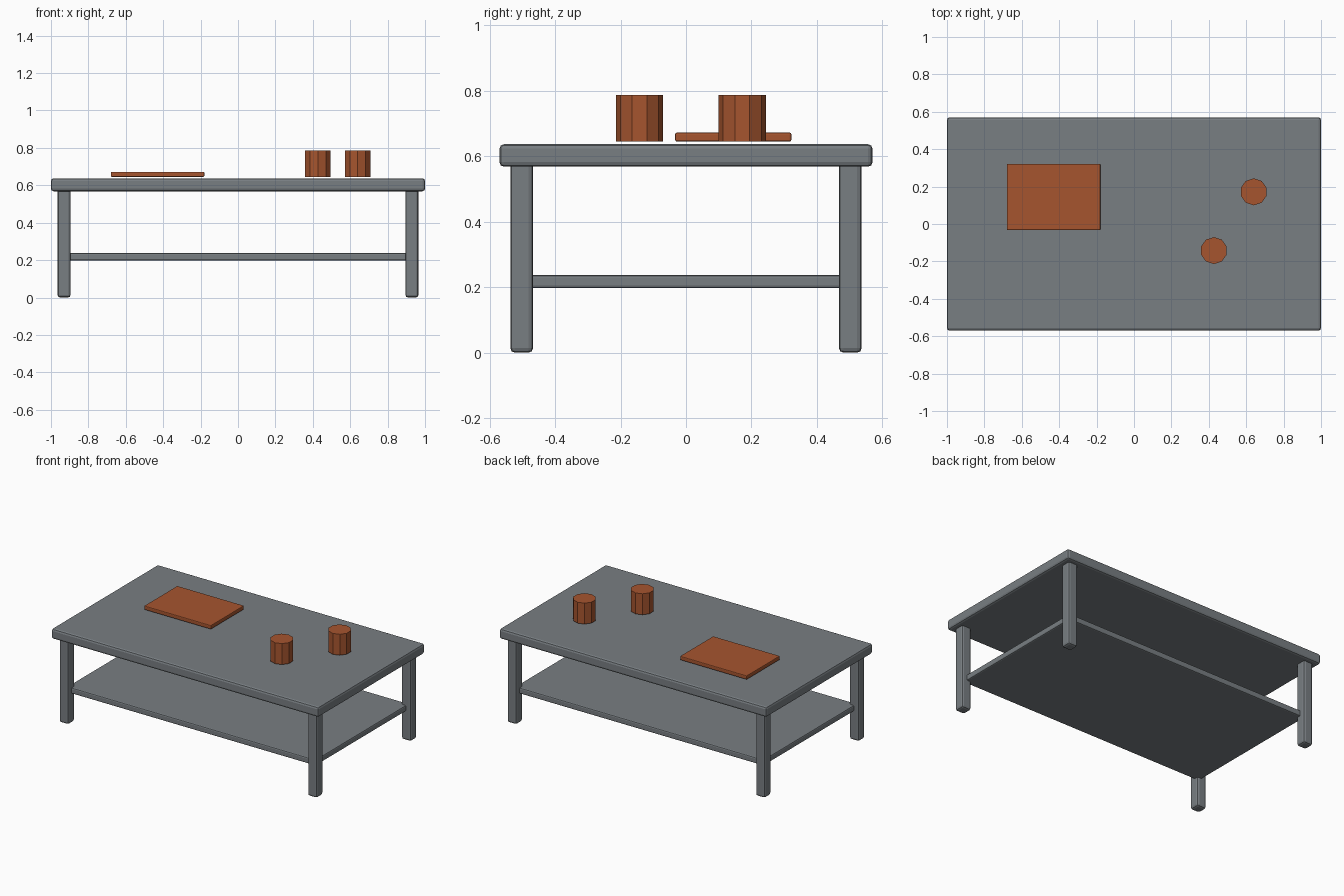
import bpy, bmesh

if "Cube" in bpy.data.objects:
    bpy.data.objects.remove(bpy.data.objects["Cube"])


def material(name, rgb):
    m = bpy.data.materials.new(name)
    m.diffuse_color = (*rgb, 1)
    m.use_nodes = True
    m.node_tree.nodes["Principled BSDF"].inputs["Base Color"].default_value = m.diffuse_color
    return m


GREY = material("slate_grey", (0.19, 0.21, 0.225))
RUST = material("rust_brown", (0.38, 0.09, 0.028))


def add_object(name, bm, mat):
    mesh = bpy.data.meshes.new(name)
    bm.to_mesh(mesh)
    bm.free()
    mesh.materials.append(mat)
    obj = bpy.data.objects.new(name, mesh)
    bpy.context.collection.objects.link(obj)
    return obj


def box(name, lo, hi, bevel, mat):
    """Box between two corners with rounded edges."""
    bm = bmesh.new()
    bmesh.ops.create_cube(bm, size=1)
    for v in bm.verts:
        v.co = [h if c > 0 else l for c, l, h in zip(v.co, lo, hi)]
    obj = add_object(name, bm, mat)
    mod = obj.modifiers.new("rounded_edges", 'BEVEL')
    mod.width = bevel
    mod.segments = 2
    return obj


def cup(name, x, y):
    """Solid ten-sided cup."""
    bm = bmesh.new()
    bmesh.ops.create_cone(bm, cap_ends=True, segments=10,
                          radius1=0.072, radius2=0.072, depth=0.142)
    bmesh.ops.translate(bm, verts=bm.verts, vec=(x, y, 0.716))
    return add_object(name, bm, RUST)


# Table top and lower shelf
box("table_top", (-1, -0.57, 0.568), (1, 0.57, 0.637), 0.014, GREY)
box("lower_shelf", (-0.93, -0.5, 0.197), (0.93, 0.5, 0.237), 0.008, GREY)

# Four legs, tucked slightly into the top
for side, x in (("left", -0.93), ("right", 0.93)):
    for end, y in (("front", -0.502), ("back", 0.502)):
        box(f"{end}_{side}_leg", (x - 0.035, y - 0.035, 0),
            (x + 0.035, y + 0.035, 0.585), 0.014, GREY)

# Book and two cups, resting just above the top
box("book", (-0.68, -0.033, 0.645), (-0.18, 0.322, 0.672), 0.005, RUST)
cup("front_cup", 0.427, -0.142)
cup("back_cup", 0.64, 0.172)
